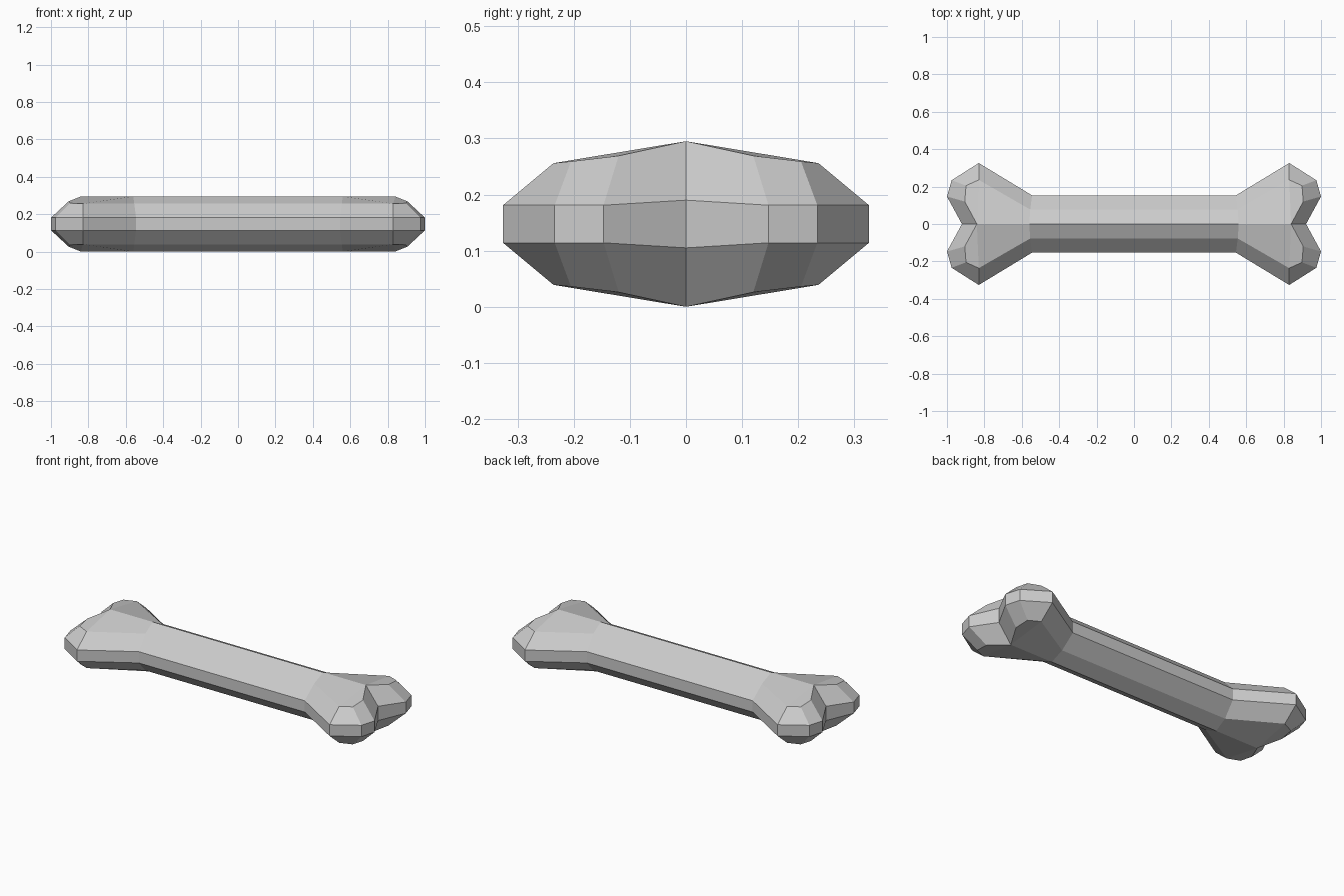
import bpy, bmesh

if "Cube" in bpy.data.objects:
    bpy.data.objects.remove(bpy.data.objects["Cube"])

MID, EDGE, TOP = 0.1475, 0.181, 0.295

# Plan outline of one quarter: shaft side, flare, knob, end notch
outline = [(0, .153), (.545, .153), (.83, .326), (.975, .234), (1.0, .147), (.92, 0)]
# Matching chamfer line where the sides meet the top
shoulder = [(0, .0775, .257), (.555, .0775, .257), (.83, .236, .256),
            (.898, .205, .259), (.905, .12, .269), (.84, 0, TOP)]

bm = bmesh.new()


def row(points):
    return [bm.verts.new((x, y, z - MID)) for x, y, z in points]


mid = row([(x, y, MID) for x, y in outline])
side = row([(x, y, .19 if y == 0 else EDGE) for x, y in outline])
upper = row(shoulder)
ridge = row([(0, 0, TOP), (.56, 0, TOP)])

# Side band and chamfer
for low, high in ((mid, side), (side, upper)):
    for i in range(len(low) - 1):
        bm.faces.new((low[i + 1], low[i], high[i], high[i + 1]))

# Shaft top, flare top and knob top
a, b, c, d, e, f = upper
bm.faces.new((b, a, ridge[0], ridge[1]))
bm.faces.new((c, b, ridge[1], f))
bm.faces.new((c, f, e, d))
bmesh.ops.recalc_face_normals(bm, faces=bm.faces)
if sum(p.normal.z for p in bm.faces) < 0:
    bmesh.ops.reverse_faces(bm, faces=bm.faces)

mesh = bpy.data.meshes.new("bone")
bm.to_mesh(mesh)
bm.free()
bone = bpy.data.objects.new("bone", mesh)
bpy.context.collection.objects.link(bone)
bone.location.z = MID

# Mirror the quarter to both ends, both sides and the underside
mirror = bone.modifiers.new("mirror", 'MIRROR')
mirror.use_axis = (True, True, True)
mirror.merge_threshold = 0.0005
